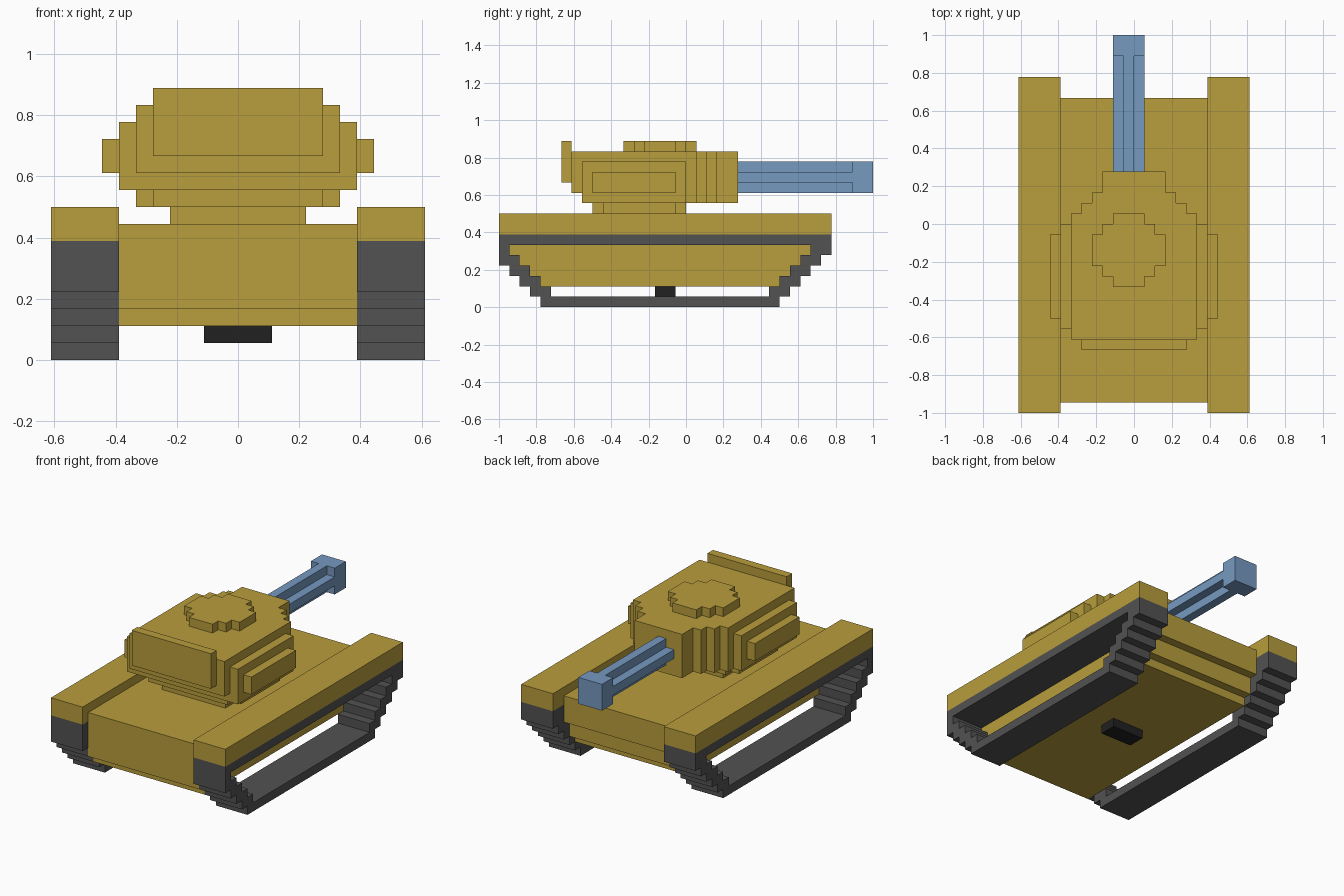
import bpy, bmesh

if "Cube" in bpy.data.objects:
    bpy.data.objects.remove(bpy.data.objects["Cube"], do_unlink=True)

U = 1 / 18  # size of one block


def material(name, rgb):
    m = bpy.data.materials.new(name)
    m.use_nodes = True
    m.diffuse_color = (*rgb, 1)
    m.node_tree.nodes["Principled BSDF"].inputs["Base Color"].default_value = (*rgb, 1)
    return m


MUSTARD = material("mustard armour", (0.48, 0.34, 0.045))
GREY = material("dark grey rubber", (0.085, 0.085, 0.085))
BLUE = material("steel blue barrel", (0.18, 0.32, 0.53))
BLACK = material("black metal", (0.015, 0.015, 0.015))


def chains(rows):
    """Left and right stepped edges, listed upwards, of rows (v0, v1, a, b)."""
    left = [(a, v) for v0, v1, a, b in rows for v in (v0, v1)]
    right = [(b, v) for v0, v1, a, b in rows for v in (v0, v1)]
    return left, right


def stepped(rows):
    left, right = chains(rows)
    return right + left[::-1]


def part(name, mat, *prisms):
    """One object from prisms (axis, outline, low, high), all in block units."""
    bm = bmesh.new()
    for axis, outline, lo, hi in prisms:
        pts = []
        for p in outline:  # drop repeated and collinear points
            while len(pts) > 1 and any(pts[-2][i] == pts[-1][i] == p[i] for i in (0, 1)):
                pts.pop()
            if not pts or pts[-1] != p:
                pts.append(p)
        place = {"x": lambda p, h: (h, p[0], p[1]),
                 "y": lambda p, h: (p[0], h, p[1]),
                 "z": lambda p, h: (p[0], p[1], h)}[axis]
        ends = [[bm.verts.new([c * U for c in place(p, h)]) for p in pts] for h in (lo, hi)]
        bm.faces.new(ends[0][::-1])
        bm.faces.new(ends[1])
        n = len(pts)
        for i in range(n):
            j = (i + 1) % n
            bm.faces.new((ends[0][i], ends[0][j], ends[1][j], ends[1][i]))
    bmesh.ops.recalc_face_normals(bm, faces=bm.faces[:])
    mesh = bpy.data.meshes.new(name)
    bm.to_mesh(mesh)
    bm.free()
    mesh.materials.append(mat)
    ob = bpy.data.objects.new(name, mesh)
    bpy.context.collection.objects.link(ob)
    return ob


def box(x0, x1, y0, y1, z0, z1):
    return ("z", [(x0, y0), (x1, y0), (x1, y1), (x0, y1)], z0, z1)


# Hull, with stepped lower ends, and the belly block
part("hull", MUSTARD,
     ("x", stepped([(2, 3, -16, 10), (3, 5, -17, 11), (5, 8, -17, 12)]), -7, 7))
part("belly_block", BLACK, box(-2, 2, -3, -1, 1, 2))

# Tracks: a stepped open loop closed by a bar, with a fender above
outer = [(z, z + 1, -14 - z, 9 + z) for z in range(4)] + [(4, 5, -18, 13), (5, 6, -18, 14)]
inner = [(z, z + 1, -12 - z, 7 + z) for z in range(1, 6)]
out_left, out_right = chains(outer)
in_left, in_right = chains(inner)
loop = out_left[::-1] + out_right + in_right[::-1] + in_left
for side, x0, x1 in (("left", 7, 11), ("right", -11, -7)):
    part(side + "_track", GREY, ("x", loop, x0, x1), box(x0, x1, -18, 14, 6, 7))
    part(side + "_fender", MUSTARD, box(x0, x1, -18, 14, 7, 9))

# Turret base
part("turret_neck", MUSTARD, box(-4, 4, -8, -1, 8, 9))
part("turret_ring", MUSTARD,
     ("z", stepped([(-9, -8, -5, 5), (-8, -1, -6, 6), (-1, 0, -5, 5)]), 9, 10))

# Turret body, narrowing in steps towards the barrel
part("turret_body", MUSTARD,
     ("z", stepped([(-10, 1, -6, 6), (1, 2, -5, 5), (2, 3, -4, 4), (3, 5, -3, 3)]), 10, 15),
     box(-6, 6, -11, -10, 11, 15))
part("turret_rear_plate", MUSTARD, box(-5, 5, -12, -11, 12, 16))
for side, s in (("left", 1), ("right", -1)):
    part(side + "_turret_cheek", MUSTARD,
         box(*sorted((6 * s, 7 * s)), -10, 0, 10, 14),
         box(*sorted((7 * s, 8 * s)), -9, -1, 11, 13))

# Rounded hatch
part("hatch", MUSTARD,
     ("z", stepped([(-6, -5, -2, 1), (-5, -4, -3, 2), (-4, -1, -4, 3),
                    (-1, 0, -3, 2), (0, 1, -2, 1)]), 15, 16))

# Barrel with a cross section shaped like a plus, and a square muzzle
part("barrel", BLUE,
     ("y", stepped([(11, 12, -1, 0), (12, 13, -2, 1), (13, 14, -1, 0)]), 5, 16))
part("muzzle", BLUE, box(-2, 1, 16, 18, 11, 14))
